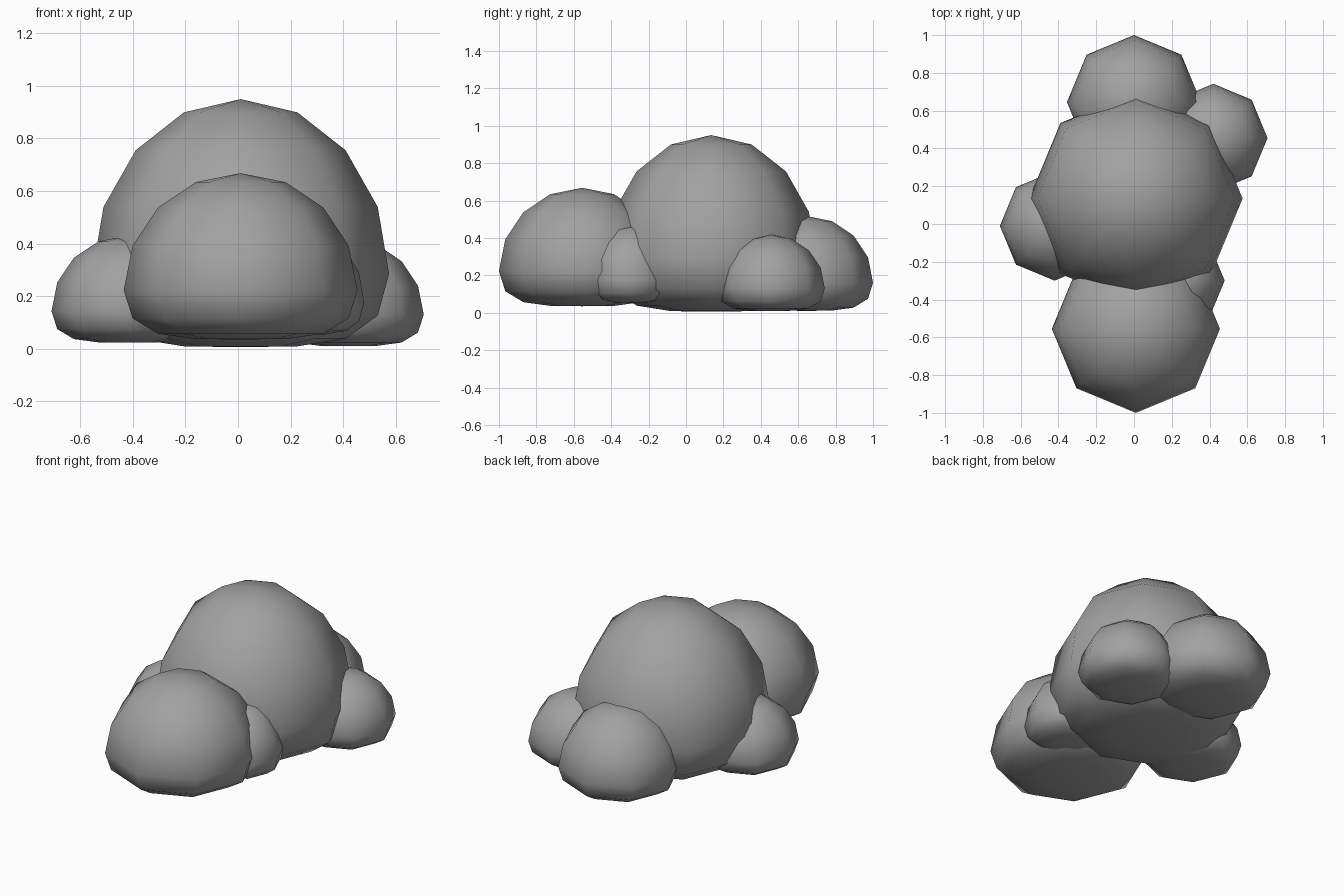
import bpy
import bmesh

if "Cube" in bpy.data.objects:
    bpy.data.objects.remove(bpy.data.objects["Cube"], do_unlink=True)

# One flat colour
GREY = (0.36, 0.36, 0.36, 1.0)
mat = bpy.data.materials.new("cloud grey")
mat.use_nodes = True
mat.diffuse_color = GREY
mat.node_tree.nodes["Principled BSDF"].inputs["Base Color"].default_value = GREY


def puff(name, x, y, z, radius, height):
    """Eight-sided dome whose lower half is squashed to a soft flat base."""
    bm = bmesh.new()
    bmesh.ops.create_uvsphere(bm, u_segments=8, v_segments=8, radius=1.0)
    for v in bm.verts:
        if v.co.z < -0.001:
            v.co.z = -0.42 * (1 - max(0.0, 1 + v.co.z) ** 1.75)
        v.co.x *= radius
        v.co.y *= radius
        v.co.z *= height
    for f in bm.faces:
        f.smooth = True
    mesh = bpy.data.meshes.new(name)
    bm.to_mesh(mesh)
    bm.free()
    mesh.materials.append(mat)
    obj = bpy.data.objects.new(name, mesh)
    obj.location = (x, y, z)
    bpy.context.collection.objects.link(obj)


# Main body of the cloud with a large lobe at each end
puff("main_puff", 0.01, 0.135, 0.285, 0.565, 0.665)
puff("front_puff", 0.01, -0.555, 0.222, 0.445, 0.446)
puff("back_puff", 0.0, 0.645, 0.16, 0.355, 0.357)

# Small lobes along the sides
puff("right_puff", -0.42, -0.01, 0.143, 0.29, 0.287)
puff("back_left_puff", 0.42, 0.455, 0.13, 0.287, 0.287)
puff("front_left_puff", 0.24, -0.3, 0.175, 0.24, 0.29)
